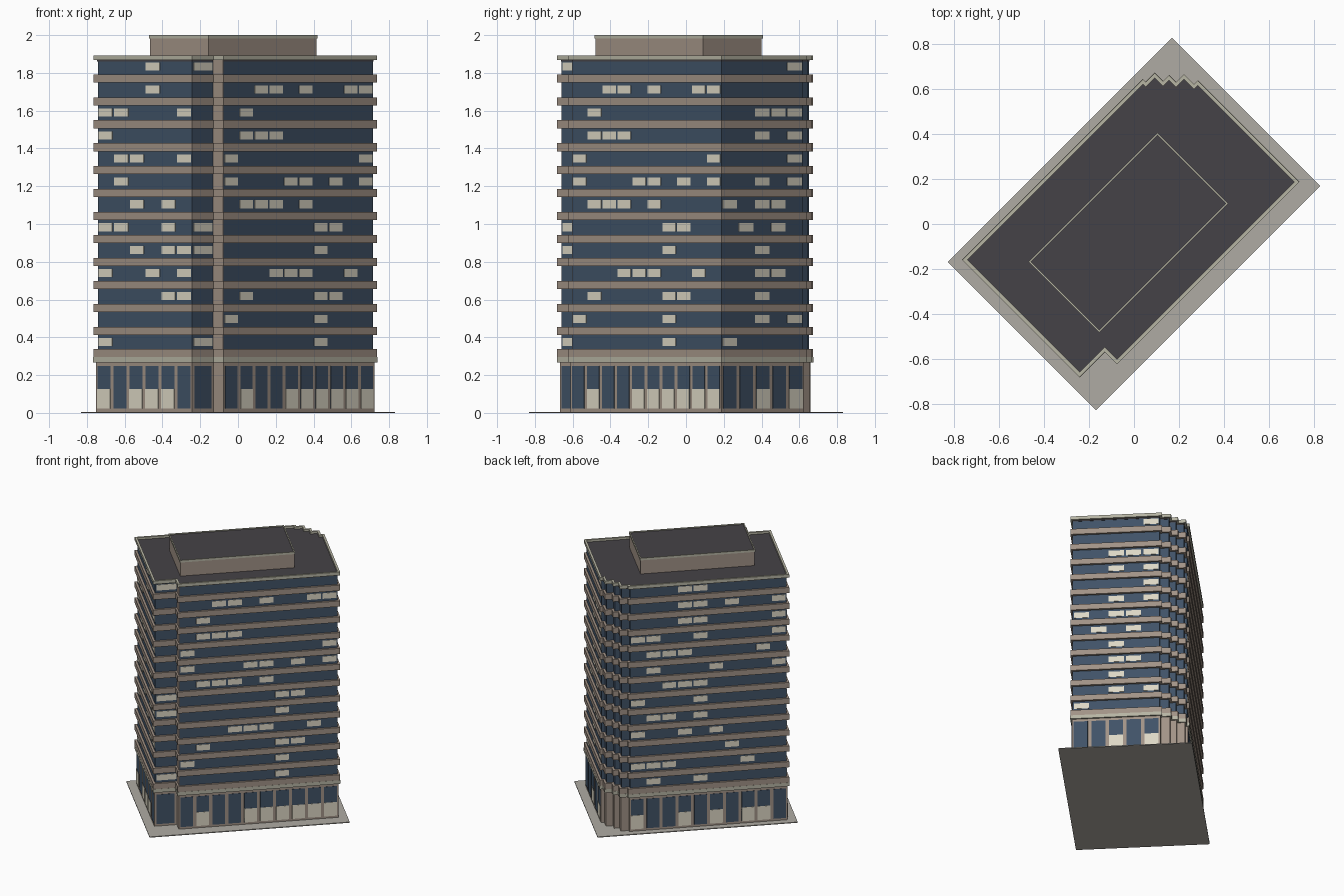
import bpy, bmesh, random
from mathutils import Vector

if "Cube" in bpy.data.objects:
    bpy.data.objects.remove(bpy.data.objects["Cube"])

random.seed(4)
R = 0.5 ** 0.5


def material(name, rgb):
    m = bpy.data.materials.new(name)
    m.diffuse_color = (*rgb, 1)
    m.use_nodes = True
    m.node_tree.nodes["Principled BSDF"].inputs["Base Color"].default_value = m.diffuse_color
    return m


GLASS = material("dark_glass", (0.052, 0.085, 0.135))
STONE = material("brown_stone", (0.36, 0.29, 0.24))
PALE = material("pale_trim", (0.47, 0.46, 0.37))
LIT = material("lit_window", (0.72, 0.68, 0.56))
ROOF = material("roof_felt", (0.06, 0.055, 0.063))
PAVING = material("paving", (0.43, 0.41, 0.37))

# Tower plan in axes turned 45 degrees (u along the long side), counter-clockwise
PLAN = [(-.638, .412), (-.638, -.295), (-.479, -.295), (-.479, -.372),
        (.637, -.372), (.637, .235), (.613, .235), (.613, .298),
        (.563, .298), (.563, .342), (.525, .342), (.525, .395),
        (.468, .395), (.468, .412)]


def world(p, z):
    return ((p[0] - p[1]) * R, (p[0] + p[1]) * R, z)


def normal(a, b):
    d = (Vector(b) - Vector(a)).normalized()
    return Vector((d.y, -d.x))


def grow(plan, d):
    n = len(plan)
    return [Vector(p) + d * (normal(plan[i - 1], p) + normal(p, plan[(i + 1) % n]))
            for i, p in enumerate(plan)]


def rect(u0, u1, v0, v1):
    return [(u0, v0), (u1, v0), (u1, v1), (u0, v1)]


def finish(name, bm, mat):
    me = bpy.data.meshes.new(name)
    bm.to_mesh(me)
    bm.free()
    ob = bpy.data.objects.new(name, me)
    bpy.context.collection.objects.link(ob)
    me.materials.append(mat)


def add_prism(bm, plan, z0, z1):
    lo = [bm.verts.new(world(p, z0)) for p in plan]
    hi = [bm.verts.new(world(p, z1)) for p in plan]
    bm.faces.new(lo[::-1])
    bm.faces.new(hi)
    for i in range(len(plan)):
        j = (i + 1) % len(plan)
        bm.faces.new((lo[i], lo[j], hi[j], hi[i]))


def prism(name, plan, z0, z1, mat):
    bm = bmesh.new()
    add_prism(bm, plan, z0, z1)
    finish(name, bm, mat)


def ring(name, plan, out, inn, z0, z1, mat):
    bm = bmesh.new()
    loops = [[bm.verts.new(world(p, z)) for p in grow(plan, d)]
             for d, z in ((out, z0), (out, z1), (inn, z1), (inn, z0))]
    n = len(plan)
    for k in range(4):
        a, b = loops[k], loops[(k + 1) % 4]
        for i in range(n):
            j = (i + 1) % n
            bm.faces.new((a[i], a[j], b[j], b[i]))
    finish(name, bm, mat)


def add_panel(bm, plan, edge, t0, t1, z0, z1, depth):
    a, b = Vector(plan[edge]), Vector(plan[(edge + 1) % len(plan)])
    nrm = normal(a, b) * depth
    p, q = a.lerp(b, t0), a.lerp(b, t1)
    add_prism(bm, [q, p, p + nrm, q + nrm], z0, z1)


# Ground plate, podium and tower core
prism("ground_plate", rect(-.707, .707, -.467, .467), 0, .006, PAVING)
BASE = grow(PLAN, .006)
prism("podium", BASE, .006, .268, STONE)
prism("glass_tower", PLAN, .268, 1.86, GLASS)

# Cornice above the podium, floor bands and parapet
ring("podium_trim", PLAN, .017, -.004, .268, .295, PALE)
ring("podium_cornice", PLAN, .016, -.004, .295, .337, STONE)
PITCH = .1215
for i in range(12):
    z = .413 + PITCH * i
    ring(f"floor_band_{i + 1}", PLAN, .016, -.004, z, z + .043, STONE)
prism("roof_deck", grow(PLAN, .002), 1.86, 1.877, ROOF)
ring("parapet", PLAN, .016, .0, 1.868, 1.893, PALE)

# Solid pier in the re-entrant corner
bm = bmesh.new()
add_panel(bm, PLAN, 2, 0, 1, .268, 1.87, .004)
finish("corner_pier", bm, STONE)

# Roof plant room with pale coping
PLANT = rect(-.448, .358, -.229, .209)
prism("plant_room", PLANT, 1.87, 1.985, STONE)
prism("plant_roof", grow(PLANT, -.002), 1.985, 1.993, ROOF)
ring("plant_coping", PLANT, .004, -.004, 1.983, 2.0, PALE)

# Lit windows: face -> (bays, lit bays on each floor from the ground up)
BACK = [sorted(random.sample(range(10), random.choice((1, 2, 3, 4)))) for _ in range(13)]
FACES = {
    0: (6, ["0", "", "45", "035", "245", "014", "24", "1", "125", "0", "015", "3", "3"]),
    1: (1, ["0", "", "", "", "0", "0", "", "", "", "", "", "", "0"]),
    3: (10, ["6", "06", "167", "3458", "6", "67", "1235", "04579", "09", "123", "1", "23589", ""]),
    4: (5, ["0", "24", "2", "23", "2", "13", "023", "24", "4", "24", "234", "", "4"]),
    13: (10, ["".join(map(str, r)) for r in BACK]),
}
bm = bmesh.new()
for edge, (bays, floors) in FACES.items():
    for f, row in enumerate(floors):
        z = .354 + PITCH * f
        for c in row:
            k = int(c)
            add_panel(bm, PLAN, edge, (k + .06) / bays, (k + .94) / bays, z, z + .043, .003)
finish("lit_windows", bm, LIT)

# Podium shop windows, some with lit lower halves
SHOP_LIT = {0: "0234", 1: "", 3: "1456789", 4: "24", 13: "03578"}
dark, lit = bmesh.new(), bmesh.new()
for edge, (bays, _) in FACES.items():
    for k in range(bays):
        t0, t1 = (k + .1) / bays, (k + .9) / bays
        add_panel(dark, BASE, edge, t0, t1, .022, .248, .002)
        if str(k) in SHOP_LIT[edge]:
            add_panel(lit, BASE, edge, t0, t1, .022, .127, .004)
finish("shop_windows", dark, GLASS)
finish("shop_lights", lit, LIT)

# Make every face point outwards
for ob in bpy.context.collection.objects:
    bm = bmesh.new()
    bm.from_mesh(ob.data)
    bmesh.ops.recalc_face_normals(bm, faces=bm.faces)
    bm.to_mesh(ob.data)
    bm.free()
